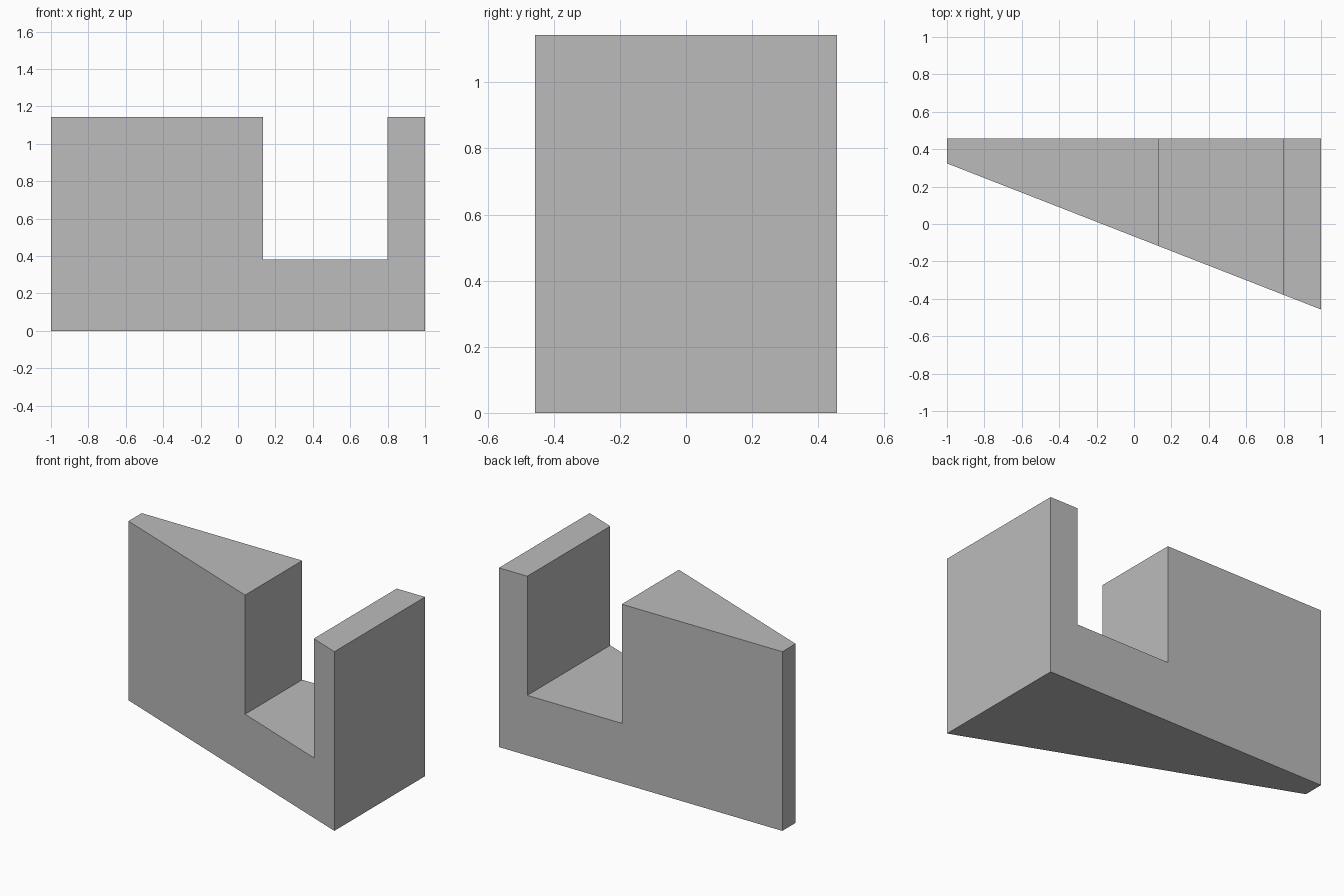
import bpy
import bmesh

cube = bpy.data.objects.get("Cube")
if cube:
    bpy.data.objects.remove(cube, do_unlink=True)

HEIGHT, FLOOR = 1.143, 0.383
NOTCH_LEFT, NOTCH_RIGHT = 0.133, 0.8
BACK, FRONT_THIN, FRONT_THICK = 0.457, 0.324, -0.457

# Plain grey material
grey = bpy.data.materials.new("plain_grey")
grey.use_nodes = True
colour = (0.5, 0.5, 0.5, 1)
grey.diffuse_color = colour
grey.node_tree.nodes["Principled BSDF"].inputs["Base Color"].default_value = colour


def front_y(x):
    """Depth of the slanted front face at x."""
    return FRONT_THIN + (FRONT_THICK - FRONT_THIN) * (x + 1) / 2


# Notched outline, extruded from the back to the slanted front
outline = [(-1, 0), (1, 0), (1, HEIGHT), (NOTCH_RIGHT, HEIGHT),
           (NOTCH_RIGHT, FLOOR), (NOTCH_LEFT, FLOOR),
           (NOTCH_LEFT, HEIGHT), (-1, HEIGHT)]
bm = bmesh.new()
back = bm.faces.new([bm.verts.new((x, BACK, z)) for x, z in outline])
result = bmesh.ops.extrude_face_region(bm, geom=[back], use_keep_orig=True)
for item in result["geom"]:
    if isinstance(item, bmesh.types.BMVert):
        item.co.y = front_y(item.co.x)
bmesh.ops.recalc_face_normals(bm, faces=bm.faces)

mesh = bpy.data.meshes.new("notched_wedge")
bm.to_mesh(mesh)
bm.free()
mesh.materials.append(grey)
wedge = bpy.data.objects.new("notched_wedge", mesh)
bpy.context.collection.objects.link(wedge)
